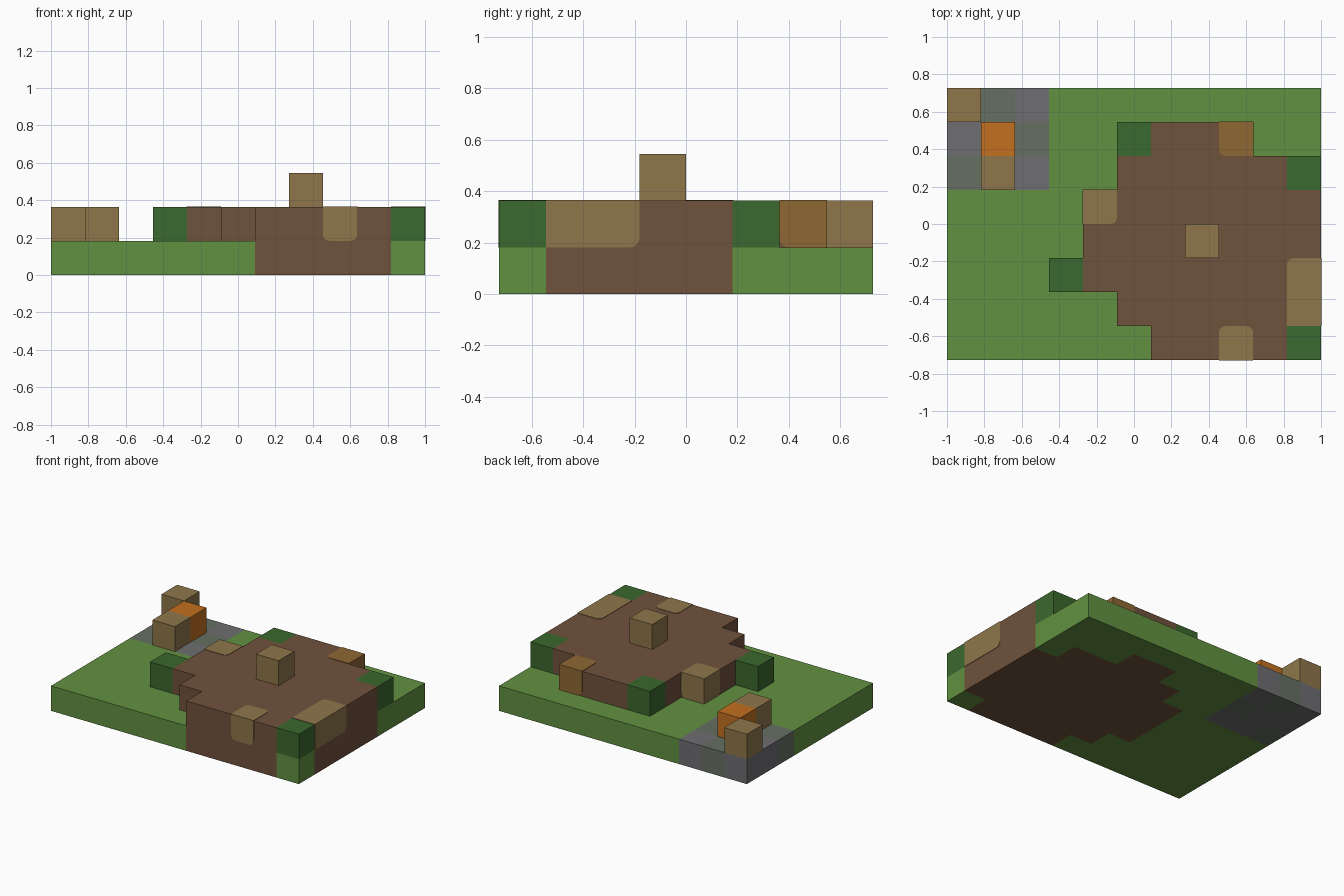
import bpy
import bmesh
from mathutils import Vector

if "Cube" in bpy.data.objects:
    bpy.data.objects.remove(bpy.data.objects["Cube"], do_unlink=True)

COLS, ROWS = 11, 8
S = 2 / COLS  # edge of one block


def material(name, rgb):
    """Flat material from an sRGB byte colour."""
    lin = [((c / 255 + 0.055) / 1.055) ** 2.4 for c in rgb] + [1]
    m = bpy.data.materials.new(name)
    m.use_nodes = True
    m.diffuse_color = lin
    bsdf = m.node_tree.nodes["Principled BSDF"]
    bsdf.inputs["Base Color"].default_value = lin
    bsdf.inputs["Roughness"].default_value = 0.9
    return m


grass = material("grass_green", (98, 145, 65))
leaf = material("dark_green", (59, 104, 46))
dirt = material("earth_brown", (112, 82, 60))
tan = material("tan", (142, 118, 74))
orange = material("orange", (194, 112, 32))
ochre = material("ochre", (143, 104, 52))
stone = material("stone_grey", (110, 110, 113))
moss = material("mossy_grey", (102, 112, 98))

# Block layers from the ground up, each listed from back row to front row
LAYERS = [
    ["SMSGGGGGGGG",
     "SSMGGGDDGGG",
     "MSSGGDDDDDG",
     "GGGGDDDDDDD",
     "GGGGDDDDDDD",
     "GGGGDDDDDDD",
     "GGGGGDDDDDD",
     "GGGGGGDDDDG"],
    ["T..........",
     ".O...LDDD..",
     ".T...DDDDDL",
     "....DDDDDDD",
     "....DDDDDDD",
     "...LDDDDDDD",
     ".....DDDDDD",
     "......DDDDL"],
    ["", "", "", "", ".......T"],
]
PARTS = {
    "G": ("grass_ground", grass),
    "L": ("leaf_blocks", leaf),
    "D": ("earth_mound", dirt),
    "T": ("tan_blocks", tan),
    "O": ("orange_block", orange),
    "S": ("stone_paving", stone),
    "M": ("mossy_paving", moss),
}
cells = {(c, ROWS - 1 - r, k): ch
         for k, layer in enumerate(LAYERS)
         for r, row in enumerate(layer)
         for c, ch in enumerate(row) if ch != "."}


def place(c, r, k):
    """Block coordinates to model space."""
    return Vector(((c - COLS / 2) * S, (r - ROWS / 2) * S, k * S))


def finish(bm, name, mat):
    bmesh.ops.recalc_face_normals(bm, faces=bm.faces)
    mesh = bpy.data.meshes.new(name)
    bm.to_mesh(mesh)
    bm.free()
    mesh.materials.append(mat)
    bpy.context.collection.objects.link(bpy.data.objects.new(name, mesh))


def block_part(key, name, mat):
    """Outer faces of all blocks that share one key."""
    bm = bmesh.new()
    for cell in (c for c, ch in cells.items() if ch == key):
        for axis in range(3):
            for side in (0, 1):
                near = list(cell)
                near[axis] += 2 * side - 1
                if tuple(near) in cells:
                    continue
                quad = []
                for a, b in ((0, 0), (1, 0), (1, 1), (0, 1)):
                    p = list(cell)
                    p[axis] += side
                    p[(axis + 1) % 3] += a
                    p[(axis + 2) % 3] += b
                    quad.append(bm.verts.new(place(*p)))
                if not side:
                    quad.reverse()
                bm.faces.new(quad)
    mesh_faces = bm.faces[:]
    for f in mesh_faces:
        f.normal_update()
    finish_outer(bm, name, mat)


def finish_outer(bm, name, mat):
    # Faces already wind outward, so the normals stay as built
    mesh = bpy.data.meshes.new(name)
    bm.to_mesh(mesh)
    bm.free()
    mesh.materials.append(mat)
    bpy.context.collection.objects.link(bpy.data.objects.new(name, mesh))


def patch(name, mat, low, high, outward, square=()):
    """Thin coloured skin on the mound, rounded where it meets the earth.
    outward and square hold (axis, sign) pairs."""
    lo, hi = place(*low), place(*high)
    for axis, sign in outward:
        (hi if sign > 0 else lo)[axis] += 0.003 * sign
    mid, size = (lo + hi) / 2, hi - lo
    bm = bmesh.new()
    bmesh.ops.create_cube(bm, size=1)
    kept = set(outward) | set(square)
    open_axes = {axis for axis, sign in outward}
    rounded = []
    for e in bm.edges:
        m = (e.verts[0].co + e.verts[1].co) / 2
        along = [a for a in range(3) if abs(m[a]) < 0.1][0]
        sides = {(a, 1 if m[a] > 0 else -1) for a in range(3) if a != along}
        if along in open_axes and not sides & kept:
            rounded.append(e)
    for v in bm.verts:
        v.co = mid + Vector(v.co[a] * size[a] for a in range(3))
    bmesh.ops.bevel(bm, geom=rounded, offset=0.035, segments=4,
                    profile=0.5, affect="EDGES")
    finish(bm, name, mat)


# Ground, mound and loose blocks
for key, (name, mat) in PARTS.items():
    block_part(key, name, mat)

# Coloured patches on the rim of the mound
LEFT, RIGHT, BACK, FRONT, TOP = (0, 1), (0, -1), (1, 1), (1, -1), (2, 1)
patch("front_patch", tan, (8, 0, 1), (9, 1, 2), [FRONT, TOP])
patch("left_patch", tan, (10, 1, 1), (11, 3, 2), [LEFT, TOP], [FRONT])
patch("right_patch", tan, (4, 4, 1), (5, 5, 2), [RIGHT, BACK, TOP])
patch("back_patch", ochre, (8, 6, 1), (9, 7, 2), [LEFT, BACK, TOP])
